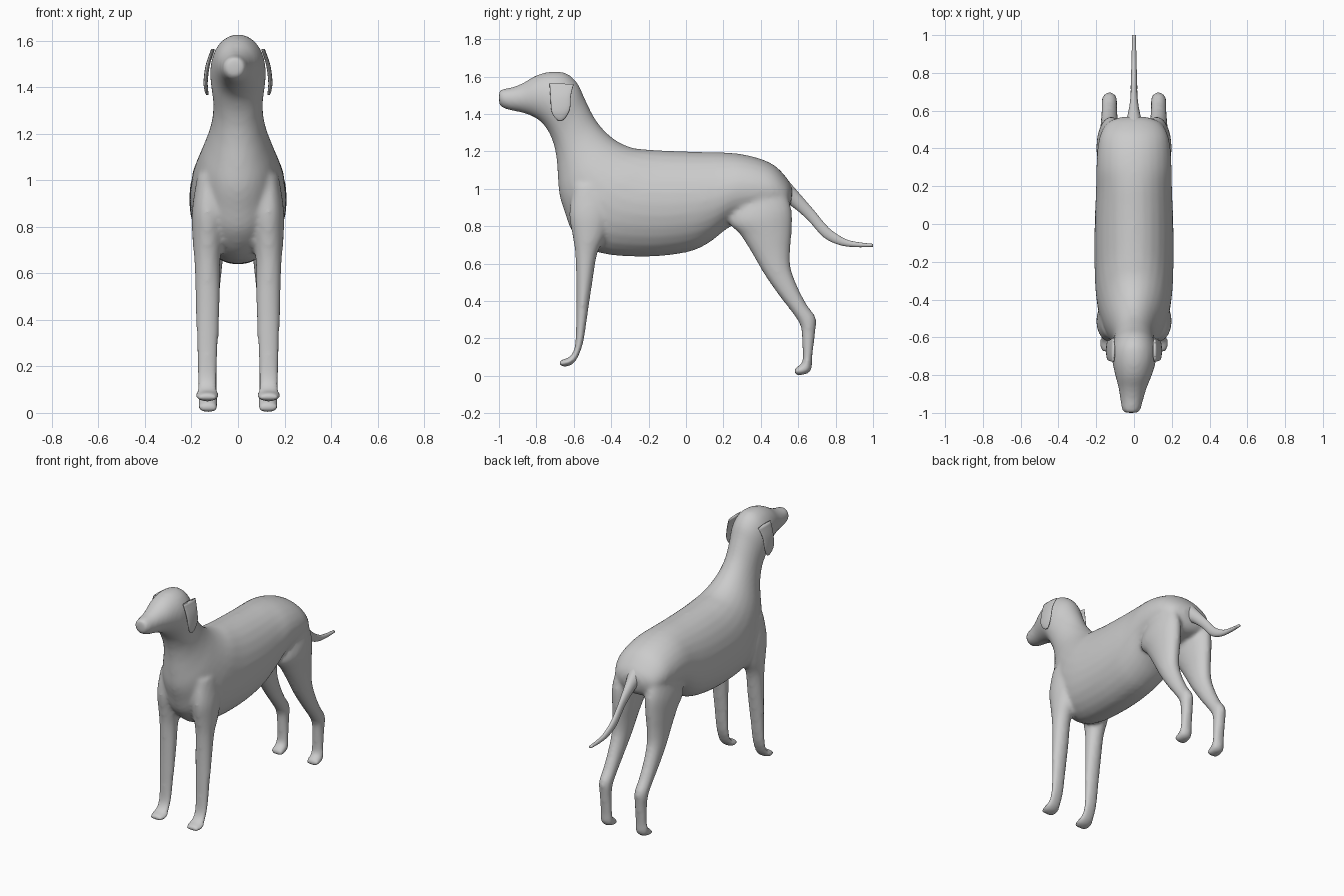
import bpy, bmesh, math
from mathutils import Vector

SIDES, STEPS = 28, 4


def spline(p0, p1, p2, p3, t):
    """Catmull-Rom blend of two neighbouring ring descriptions."""
    return [0.5 * (2 * b + (c - a) * t + (2 * a - 5 * b + 4 * c - d) * t * t
                   + (3 * b - a - 3 * c + d) * t ** 3)
            for a, b, c, d in zip(p0, p1, p2, p3)]


def loft(bm, rings, side=1):
    """Skin ellipses; each ring is (y, z) of one edge, (y, z) of the other, half width, centre x."""
    n = len(rings)
    dense = []
    for i in range(n - 1):
        quad = [rings[min(max(i + k, 0), n - 1)] for k in (-1, 0, 1, 2)]
        dense += [spline(*quad, s / STEPS) for s in range(STEPS)]
    dense.append(rings[-1])
    loops = []
    for y1, z1, y2, z2, w, x in dense:
        mid = Vector((x * side, (y1 + y2) / 2, (z1 + z2) / 2))
        half = Vector((0, (y1 - y2) / 2, (z1 - z2) / 2))
        loops.append([bm.verts.new(mid + half * math.cos(a) + Vector((w * math.sin(a), 0, 0)))
                      for a in (2 * math.pi * k / SIDES for k in range(SIDES))])
    faces = [bm.faces.new((a[k], a[(k + 1) % SIDES], b[(k + 1) % SIDES], b[k]))
             for a, b in zip(loops, loops[1:]) for k in range(SIDES)]
    faces += [bm.faces.new(loops[0]), bm.faces.new(loops[-1])]
    bmesh.ops.recalc_face_normals(bm, faces=faces)


def make(name, bm):
    for f in bm.faces:
        f.smooth = True
    mesh = bpy.data.meshes.new(name)
    bm.to_mesh(mesh)
    bm.free()
    ob = bpy.data.objects.new(name, mesh)
    bpy.context.collection.objects.link(ob)
    return ob


# Nose, head, neck and trunk: top edge, bottom edge
trunk = [
    (-1.0, 1.515, -1.0, 1.455, .03, -.015), (-.99, 1.532, -.985, 1.435, .048, -.015),
    (-.93, 1.543, -.94, 1.42, .06, -.012), (-.87, 1.567, -.88, 1.408, .073, -.008),
    (-.80, 1.607, -.82, 1.387, .094, -.003), (-.72, 1.627, -.77, 1.353, .112, 0),
    (-.64, 1.618, -.735, 1.305, .12, 0), (-.58, 1.565, -.715, 1.26, .115, 0),
    (-.54, 1.48, -.70, 1.21, .107, 0), (-.49, 1.38, -.69, 1.14, .11, 0),
    (-.43, 1.305, -.685, 1.06, .128, 0), (-.36, 1.25, -.677, .97, .155, 0),
    (-.28, 1.218, -.65, .88, .178, 0), (-.20, 1.21, -.60, .76, .197, 0),
    (-.12, 1.205, -.47, .66, .207, 0), (0, 1.2, -.22, .637, .21, 0),
    (.10, 1.197, 0, .66, .207, 0), (.20, 1.195, .12, .71, .202, 0),
    (.30, 1.185, .24, .80, .2, 0), (.40, 1.16, .36, .83, .195, 0),
    (.48, 1.12, .46, .85, .18, 0), (.545, 1.05, .53, .87, .14, 0),
    (.57, 1.0, .56, .91, .07, 0)]

# Legs: front edge, back edge
front_leg = [
    (-.60, 1.02, -.42, 1.02, .045, .13), (-.625, .87, -.40, .87, .07, .128),
    (-.607, .75, -.43, .75, .066, .13), (-.592, .65, -.475, .65, .056, .132),
    (-.587, .5, -.50, .5, .053, .13), (-.587, .35, -.523, .35, .049, .131),
    (-.59, .2, -.545, .2, .046, .132), (-.60, .135, -.565, .13, .046, .132),
    (-.625, .1, -.595, .073, .049, .132), (-.65, .092, -.638, .048, .05, .132),
    (-.682, .08, -.675, .055, .044, .132)]
hind_leg = [
    (.29, .97, .52, 1.02, .05, .12), (.23, .83, .565, .89, .078, .12),
    (.29, .755, .565, .76, .071, .122), (.35, .66, .558, .67, .061, .125),
    (.42, .54, .56, .58, .053, .128), (.5, .425, .595, .48, .046, .13),
    (.57, .335, .647, .38, .042, .13), (.61, .27, .695, .31, .041, .13),
    (.62, .2, .69, .22, .038, .129), (.624, .09, .675, .1, .04, .128),
    (.612, .06, .668, .025, .043, .128), (.59, .048, .615, .003, .044, .128),
    (.577, .03, .582, .003, .038, .128)]

bm = bmesh.new()
loft(bm, trunk)
for s in (1, -1):
    loft(bm, front_leg, s)
    loft(bm, hind_leg, s)
body = make("body_and_legs", bm)

# Fuse the overlapping parts into one smooth skin
remesh = body.modifiers.new("fuse", 'REMESH')
remesh.mode = 'VOXEL'
remesh.voxel_size = 0.012
remesh.use_smooth_shade = True
smooth = body.modifiers.new("soften", 'SMOOTH')
smooth.factor = 0.5
smooth.iterations = 10

# Tail: upper edge, lower edge
bm = bmesh.new()
loft(bm, [
    (.52, 1.075, .50, .93, .06, 0), (.585, 1.0, .56, .91, .035, 0),
    (.68, .89, .65, .835, .019, 0), (.765, .79, .735, .742, .017, 0),
    (.85, .733, .82, .7, .014, 0), (.92, .715, .91, .688, .012, 0),
    (1.0, .706, 1.0, .69, .01, 0)])
make("tail", bm)

# Drooping ear flaps: front edge, back edge
for s, label in ((1, "left"), (-1, "right")):
    bm = bmesh.new()
    loft(bm, [
        (-.73, 1.565, -.60, 1.56, .008, .108), (-.725, 1.49, -.615, 1.5, .009, .13),
        (-.72, 1.42, -.62, 1.43, .009, .139), (-.705, 1.385, -.64, 1.387, .008, .136),
        (-.685, 1.366, -.66, 1.366, .005, .132)], s)
    make("ear_" + label, bm)
